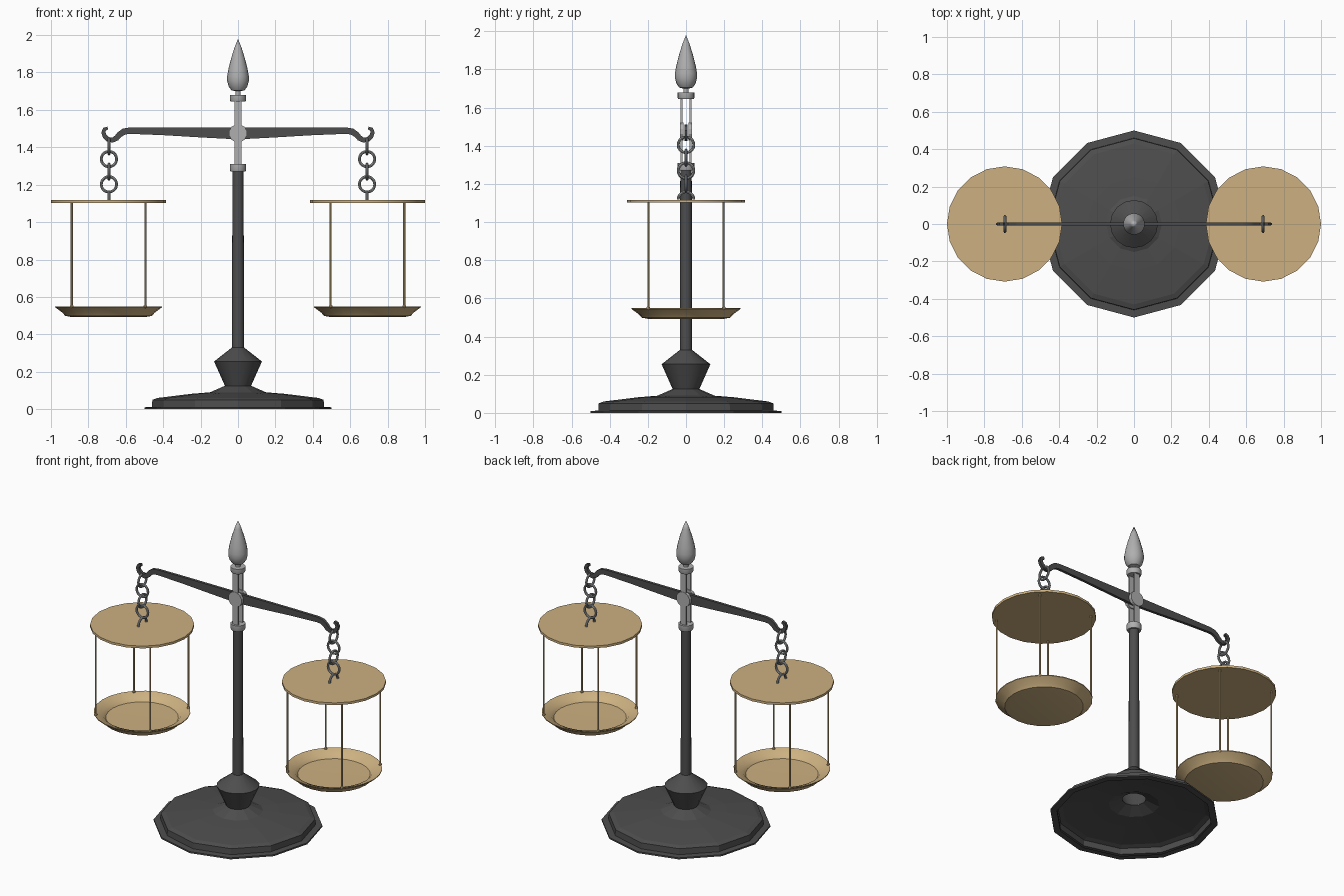
import bpy, bmesh, math
from mathutils import Vector

cube = bpy.data.objects.get("Cube")
if cube:
    bpy.data.objects.remove(cube, do_unlink=True)


def material(name, rgb, rough=0.6):
    m = bpy.data.materials.new(name)
    m.use_nodes = True
    col = (*rgb, 1)
    m.diffuse_color = col
    bsdf = next(n for n in m.node_tree.nodes if n.type == 'BSDF_PRINCIPLED')
    bsdf.inputs["Base Color"].default_value = col
    bsdf.inputs["Roughness"].default_value = rough
    return m


IRON = material("dark iron", (0.075, 0.075, 0.075))
SILVER = material("pale silver", (0.43, 0.43, 0.43))
STEEL = material("chain steel", (0.36, 0.37, 0.38))
BRASS = material("tan brass", (0.61, 0.44, 0.22))


def finish(bm, name, mat, smooth=True):
    bmesh.ops.remove_doubles(bm, verts=bm.verts, dist=1e-5)
    me = bpy.data.meshes.new(name)
    bm.to_mesh(me)
    bm.free()
    me.materials.append(mat)
    ob = bpy.data.objects.new(name, me)
    bpy.context.collection.objects.link(ob)
    if smooth:
        bpy.ops.object.select_all(action='DESELECT')
        ob.select_set(True)
        bpy.context.view_layer.objects.active = ob
        bpy.ops.object.shade_smooth_by_angle(angle=math.radians(32))
    return ob


def skin(bm, rings, close_loop=False):
    """Join successive closed rings of points with quads."""
    vr = [[bm.verts.new(p) for p in ring] for ring in rings]
    n = len(vr[0])
    for a, b in zip(vr, vr[1:] + ([vr[0]] if close_loop else [])):
        for i in range(n):
            j = (i + 1) % n
            bm.faces.new((a[i], a[j], b[j], b[i]))
    return vr


def lathe(name, profile, sides, mat, x=0, smooth=True):
    """Turn a (radius, z) profile, listed bottom to top on the outside."""
    bm = bmesh.new()
    ang = [2 * math.pi * i / sides for i in range(sides)]
    skin(bm, [[(x + r * math.cos(a), r * math.sin(a), z) for a in ang]
              for r, z in profile])
    bmesh.ops.dissolve_degenerate(bm, dist=1e-6, edges=bm.edges)
    return finish(bm, name, mat, smooth)


def box(bm, x0, x1, y0, y1, z0, z1):
    vr = skin(bm, [[(x0, y0, z), (x1, y0, z), (x1, y1, z), (x0, y1, z)]
                   for z in (z0, z1)])
    bm.faces.new(vr[0][::-1])
    bm.faces.new(vr[1])


def chain_link(name, x, z, across, arc=2 * math.pi):
    """Round link; `across` is the horizontal direction it spreads in."""
    bm = bmesh.new()
    R, r, steps, sides = 0.041, 0.0075, 20, 8
    full = arc > 6
    u, up = Vector(across), Vector((0, 0, 1))
    side = u.cross(up)
    rings = []
    for i in range(steps if full else steps + 1):
        a = arc * i / steps
        out = u * math.cos(a) + up * math.sin(a)
        rings.append([Vector((x, 0, z)) + out * (R + r * math.cos(t)) + side * r * math.sin(t)
                      for t in (2 * math.pi * k / sides for k in range(sides))])
    skin(bm, rings, full)
    bmesh.ops.recalc_face_normals(bm, faces=bm.faces)
    return finish(bm, name, STEEL)


# Stand: hollow twelve-sided foot, then knob and pole
lathe("base", [(0.46, 0), (0.50, 0), (0.50, 0.01), (0.46, 0.012), (0.458, 0.05),
               (0.43, 0.06), (0.25, 0.082), (0.15, 0.09), (0.07, 0.125)],
      12, IRON, smooth=False)
lathe("knob_and_pole", [(0.07, 0.125), (0.128, 0.255), (0.032, 0.33), (0.03, 1.28)], 16, IRON)

# Collars above and below the slotted bracket
for name, z0, z1 in (("lower_collar", 1.27, 1.31), ("upper_collar", 1.645, 1.68)):
    lathe(name, [(0, z0), (0.04, z0), (0.044, z0 + 0.008), (0.044, z1), (0, z1)], 16, SILVER)

# Finial: short neck and pointed drop
lathe("finial", [(0.014, 1.675), (0.014, 1.70), (0.035, 1.705), (0.05, 1.725), (0.058, 1.755),
                 (0.058, 1.78), (0.051, 1.82), (0.037, 1.875), (0.02, 1.93), (0, 1.98)],
      16, SILVER)

# Bracket: two upright plates with a round pivot boss on each
bm = bmesh.new()
for s in (-1, 1):
    y0, y1 = sorted((s * 0.019, s * 0.029))
    box(bm, -0.019, 0.019, y0, y1, 1.30, 1.65)
    ang = [2 * math.pi * (i + 0.5) / 12 for i in range(12)]
    y0, y1 = sorted((s * 0.012, s * 0.032))
    ends = skin(bm, [[(0.049 * math.cos(a), y, 1.475 + 0.049 * math.sin(a)) for a in ang]
                     for y in (y0, y1)])
    for e in ends:
        bm.faces.new(e)
bmesh.ops.recalc_face_normals(bm, faces=bm.faces)
finish(bm, "pivot_bracket", SILVER, smooth=False)

# Beam: tapering flat bar ending in upturned hooks (x, z, half height)
half = [(0.05, 1.476, 0.031), (0.20, 1.480, 0.027), (0.40, 1.486, 0.021), (0.58, 1.489, 0.017),
        (0.61, 1.484, 0.017), (0.632, 1.469, 0.016), (0.65, 1.449, 0.015), (0.672, 1.438, 0.013),
        (0.695, 1.443, 0.013), (0.713, 1.460, 0.012), (0.720, 1.480, 0.011),
        (0.713, 1.497, 0.010), (0.696, 1.503, 0.008)]
path = [(-x, z, h) for x, z, h in reversed(half)] + half
bm = bmesh.new()
rings = []
for i, (x, z, h) in enumerate(path):
    a, b = path[max(i - 1, 0)], path[min(i + 1, len(path) - 1)]
    t = Vector((b[0] - a[0], 0, b[1] - a[1])).normalized()
    n = Vector((-t.z, 0, t.x)) * h
    c, w = Vector((x, 0, z)), Vector((0, 0.009, 0))
    rings.append([c + n - w, c + n + w, c - n + w, c - n - w])
vr = skin(bm, rings)
bm.faces.new(vr[0])
bm.faces.new(vr[-1])
bmesh.ops.recalc_face_normals(bm, faces=bm.faces)
finish(bm, "beam", IRON)

# Hanging sets, one on each end of the beam
for side, s in (("left", 1), ("right", -1)):
    cx = s * 0.692

    # Chain with alternating links; the last is a half loop fixed to the lid
    for i, z in enumerate((1.405, 1.337, 1.27, 1.202)):
        chain_link(f"{side}_chain_link_{i + 1}", s * 0.69, z, (0, 1, 0) if i % 2 == 0 else (1, 0, 0))
    chain_link(f"{side}_chain_loop", s * 0.69, 1.118, (0, 1, 0), math.pi)

    # Flat disc carrying the rods
    lathe(f"{side}_top_disc", [(0, 1.102), (0.308, 1.102), (0.308, 1.117), (0, 1.117)],
          20, BRASS, cx)

    # Shallow dish with flared rim
    lathe(f"{side}_pan", [(0, 0.493), (0.20, 0.493), (0.232, 0.499), (0.247, 0.516),
                          (0.286, 0.545), (0.286, 0.550), (0.232, 0.530), (0.215, 0.510),
                          (0, 0.508)], 24, BRASS, cx)

    # Four rods with little feet
    bm = bmesh.new()
    for dx in (-0.197, 0.197):
        for dy in (-0.197, 0.197):
            skin(bm, [[(cx + dx + 0.0055 * math.cos(a), dy + 0.0055 * math.sin(a), z)
                       for a in (math.pi * k / 4 for k in range(8))] for z in (0.545, 1.105)])
            foot = bmesh.ops.create_uvsphere(bm, u_segments=8, v_segments=6, radius=0.010)
            bmesh.ops.translate(bm, verts=foot["verts"], vec=(cx + dx, dy, 0.549))
    finish(bm, f"{side}_rods", BRASS)
